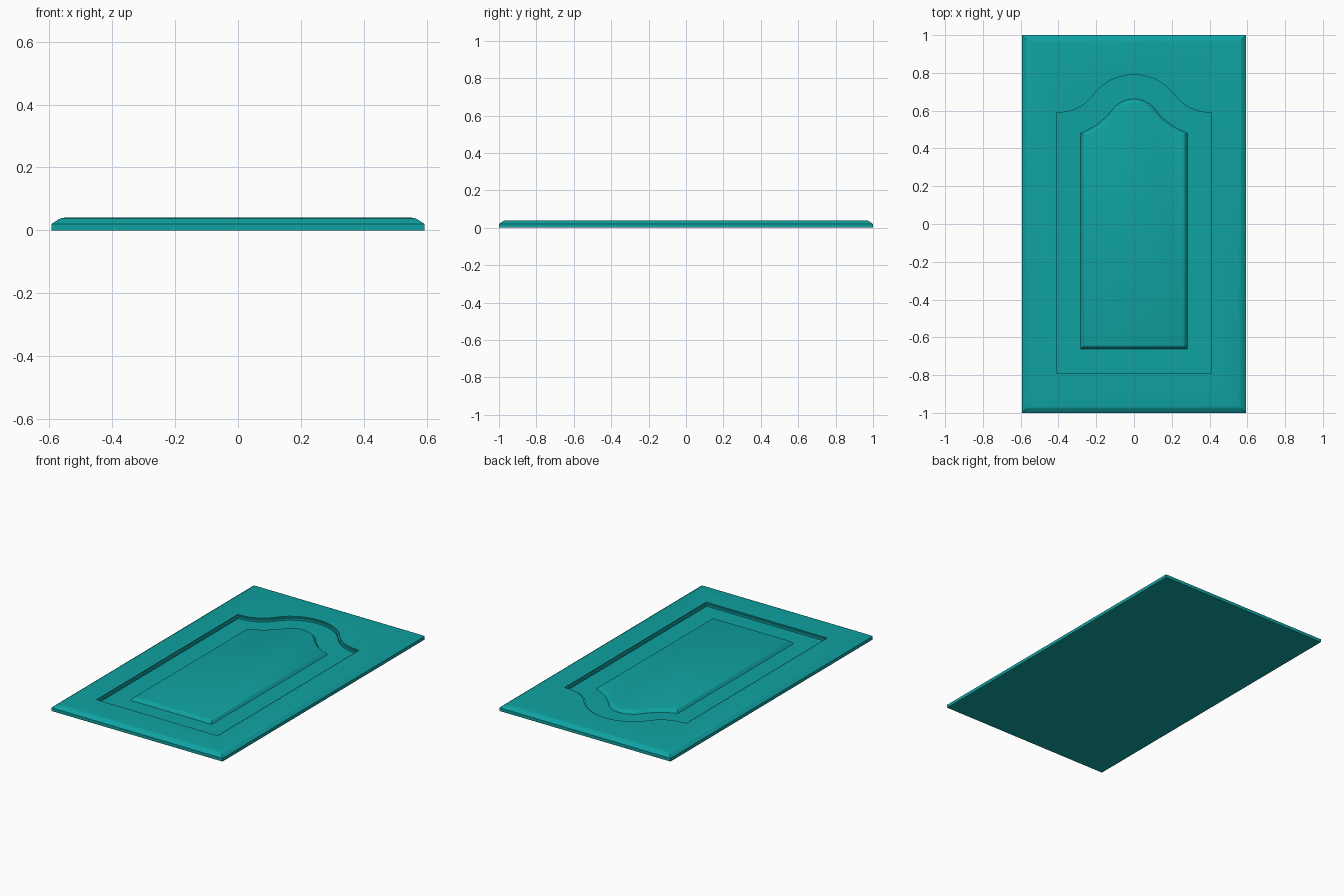
import bpy, bmesh
from math import sin, cos, asin, radians

if "Cube" in bpy.data.objects:
    bpy.data.objects.remove(bpy.data.objects["Cube"])

HX, HY, TOP, FIELD = 0.593, 1.0, 0.04, 0.02
N = 14                      # segments per arc of the arched outline
TH = asin(0.8)              # sweep of each arc in the S-curve


def rect(d, z):
    x, y = HX - d, HY - d
    return [(-x, -y, z), (x, -y, z), (x, y, z), (-x, y, z)]


def arch(d, z):
    """Cathedral-arch outline, offset inwards by d (anticlockwise)."""
    w, r1, r2 = 0.42 - d, 0.22 + d, 0.28 - d
    a0 = asin(max(0, 0.40 - w) / r1)
    half = [(w, 0.82 - r1 * cos(a0))]
    for i in range(1, N + 1):
        a = a0 + (TH - a0) * i / N
        half.append((0.40 - r1 * sin(a), 0.82 - r1 * cos(a)))
    for i in range(1, N + 1):
        a = TH * (1 - i / N)
        half.append((r2 * sin(a), 0.52 + r2 * cos(a)))
    pts = [(-w, -0.8 + d), (w, -0.8 + d)] + half
    pts += [(-x, y) for x, y in reversed(half[:-1])]
    return [(x, y, z) for x, y in pts]


bm = bmesh.new()


def add(points):
    return [bm.verts.new(p) for p in points]


def skin(loops):
    for a, b in zip(loops, loops[1:]):
        for i in range(len(a)):
            j = (i + 1) % len(a)
            bm.faces.new((a[i], a[j], b[j], b[i]))


# Rounded edge shared by the slab and the raised panel: (inset, height)
ROUND = [(0.0, 0.0), (0.3, 0.42), (0.55, 0.75), (0.75, 0.92), (1.0, 1.0)]

# Slab sides and moulded outer edge
outer = [add(rect(0, 0))]
outer += [add(rect(0.04 * u, 0.02 + 0.02 * v)) for u, v in ROUND]
skin(outer)
bm.faces.new(outer[0][::-1])

# Stepped recess, flat field, raised centre panel
profile = [(0, TOP), (0, 0.033), (0.01, 0.033), (0.01, FIELD), (0.138, FIELD)]
profile += [(0.138 + 0.022 * u, FIELD + 0.02 * v) for u, v in ROUND[1:]]
inner = [add(arch(d, z)) for d, z in profile]
skin(inner)
bm.faces.new(inner[-1])

# Flat frame face around the recess
R, A = outer[-1], inner[0]
bm.faces.new((R[0], R[1], A[1], A[0]))
bm.faces.new((R[1], R[2], A[2], A[1]))
bm.faces.new([R[2], R[3]] + A[2:][::-1])
bm.faces.new((R[3], R[0], A[0], A[-1]))
bmesh.ops.recalc_face_normals(bm, faces=bm.faces)

mesh = bpy.data.meshes.new("cabinet_door")
bm.to_mesh(mesh)
bm.free()
door = bpy.data.objects.new("cabinet_door", mesh)
bpy.context.collection.objects.link(door)

mat = bpy.data.materials.new("teal_paint")
mat.diffuse_color = (0.005, 0.36, 0.36, 1)
mat.use_nodes = True
mat.node_tree.nodes["Principled BSDF"].inputs["Base Color"].default_value = mat.diffuse_color
mesh.materials.append(mat)

bpy.context.view_layer.objects.active = door
door.select_set(True)
bpy.ops.object.shade_smooth_by_angle(angle=radians(30))
